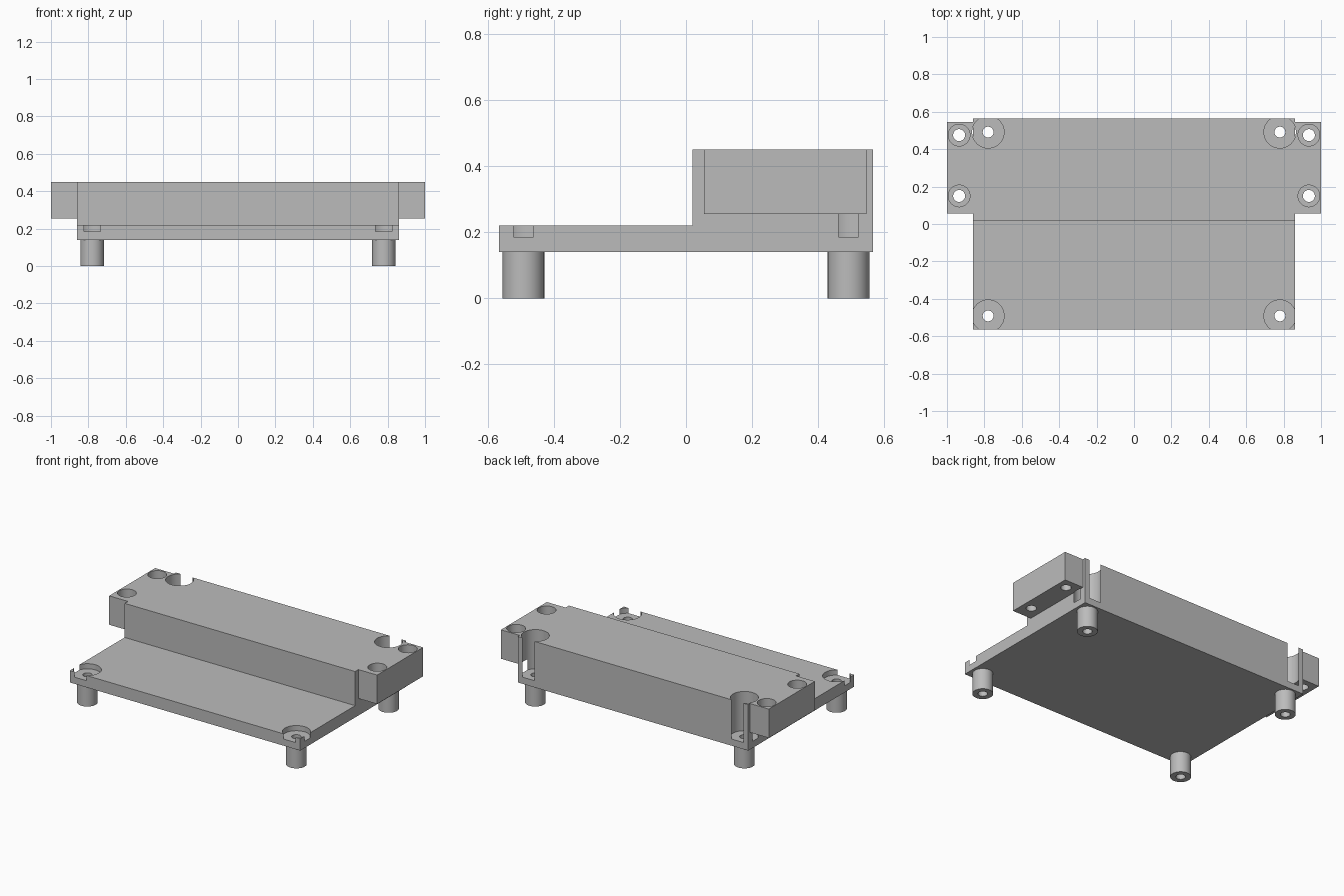
import bpy
import bmesh
from mathutils import Matrix

if "Cube" in bpy.data.objects:
    bpy.data.objects.remove(bpy.data.objects["Cube"], do_unlink=True)

grey = bpy.data.materials.new("plain grey")
grey.use_nodes = True
grey.diffuse_color = (0.5, 0.5, 0.5, 1)
shader = next(n for n in grey.node_tree.nodes if n.type == "BSDF_PRINCIPLED")
shader.inputs["Base Color"].default_value = grey.diffuse_color


def make(name, bm):
    mesh = bpy.data.meshes.new(name)
    bm.to_mesh(mesh)
    bm.free()
    mesh.materials.append(grey)
    obj = bpy.data.objects.new(name, mesh)
    bpy.context.collection.objects.link(obj)
    return obj


def box(name, x0, x1, y0, y1, z0, z1):
    bm = bmesh.new()
    size = Matrix.Diagonal((x1 - x0, y1 - y0, z1 - z0, 1))
    centre = Matrix.Translation(((x0 + x1) / 2, (y0 + y1) / 2, (z0 + z1) / 2))
    bmesh.ops.create_cube(bm, size=1, matrix=centre @ size)
    return make(name, bm)


def cylinder(name, x, y, radius, z0, z1):
    bm = bmesh.new()
    bmesh.ops.create_cone(bm, cap_ends=True, segments=48, radius1=radius,
                          radius2=radius, depth=z1 - z0,
                          matrix=Matrix.Translation((x, y, (z0 + z1) / 2)))
    return make(name, bm)


def combine(target, tool, operation):
    tool.hide_render = True
    mod = target.modifiers.new(operation.lower(), "BOOLEAN")
    mod.operation = operation
    mod.solver = "EXACT"
    mod.object = tool
    bpy.context.view_layer.objects.active = target
    bpy.ops.object.modifier_apply(modifier=mod.name)
    bpy.data.objects.remove(tool, do_unlink=True)


HALF_X, HALF_Y = 0.86, 0.565
TOP = 0.45
POST_X, POST_Y = 0.78, 0.4915
EAR_X = 0.935

# Stepped body: thin plate with a raised rear block, as one side profile
profile = [(-HALF_Y, 0.14), (HALF_Y, 0.14), (HALF_Y, TOP),
           (0.02, TOP), (0.02, 0.22), (-HALF_Y, 0.22)]
bm = bmesh.new()
side = bm.faces.new([bm.verts.new((-HALF_X, y, z)) for y, z in profile])
grown = bmesh.ops.extrude_face_region(bm, geom=[side])["geom"]
bmesh.ops.translate(bm, vec=(2 * HALF_X, 0, 0),
                    verts=[v for v in grown if isinstance(v, bmesh.types.BMVert)])
bmesh.ops.recalc_face_normals(bm, faces=bm.faces)
body = make("mounting_bracket", bm)

# Side ears and standoff posts
combine(body, box("ears", -1, 1, 0.055, 0.545, 0.255, TOP), "UNION")
corners = [(sx * POST_X, sy * POST_Y) for sx in (-1, 1) for sy in (-1, 1)]
for x, y in corners:
    combine(body, cylinder("post", x, y, 0.063, 0, 0.16), "UNION")

# Counterbored screw holes through the posts
for x, y in corners:
    combine(body, cylinder("post_bore", x, y, 0.0855, 0.185, 0.6), "DIFFERENCE")
    combine(body, cylinder("post_hole", x, y, 0.029, -0.1, 0.3), "DIFFERENCE")

# Counterbored screw holes through the ears
for x in (-EAR_X, EAR_X):
    for y in (0.15, 0.475):
        combine(body, cylinder("ear_bore", x, y, 0.058, 0.33, 0.6), "DIFFERENCE")
        combine(body, cylinder("ear_hole", x, y, 0.032, 0.2, 0.5), "DIFFERENCE")

# Smooth round walls, crisp edges
bpy.ops.object.select_all(action="DESELECT")
body.select_set(True)
bpy.context.view_layer.objects.active = body
bpy.ops.object.shade_smooth_by_angle()
